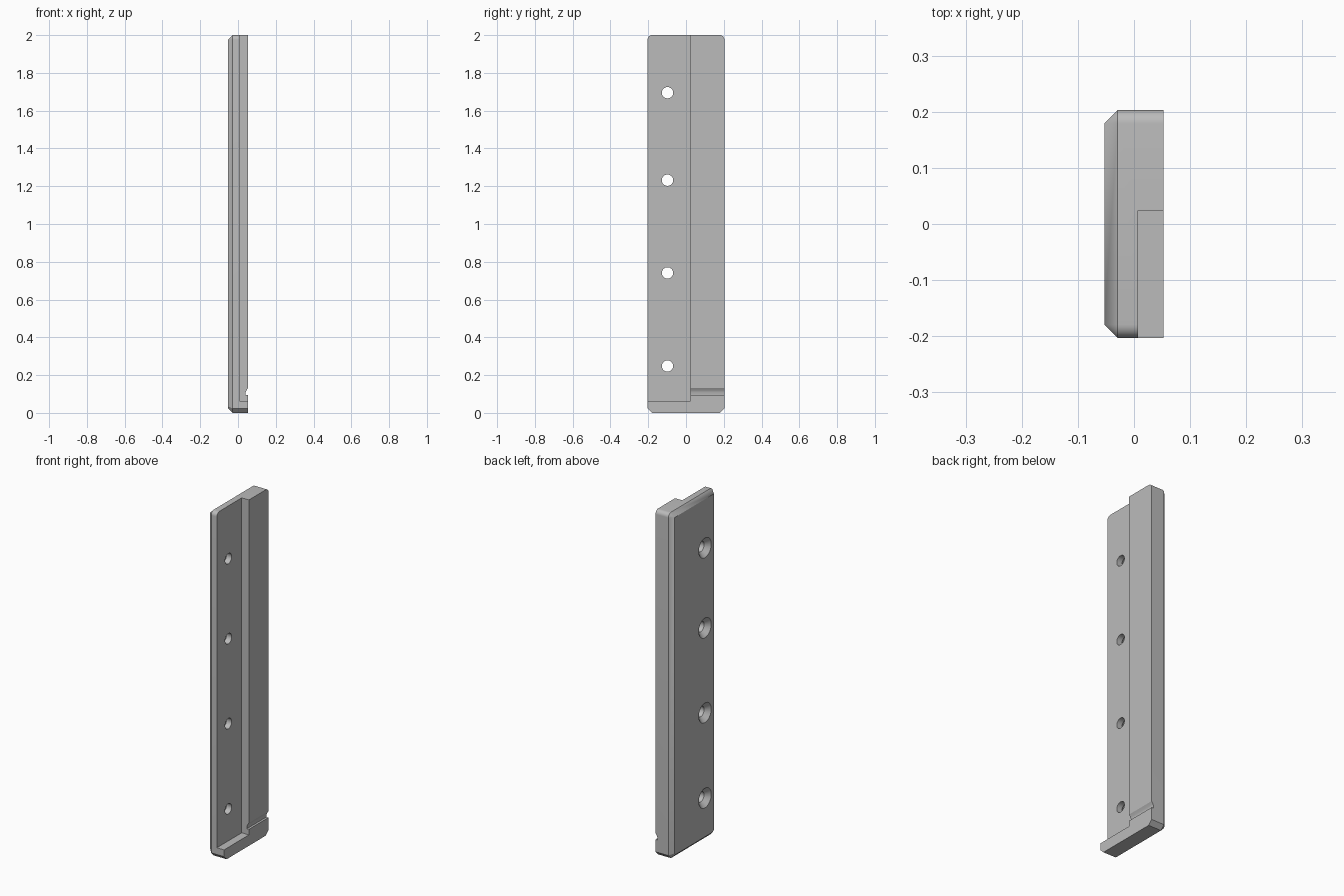
import bpy
import bmesh
from math import sin, cos, pi, radians

old = bpy.data.objects.get("Cube")
if old:
    bpy.data.objects.remove(old)

HALF_X, HALF_Y, HEIGHT = 0.053, 0.203, 2.0
RIM = 0.024       # bevel around the mounting face
CORNER = 0.024    # top rounding and bottom corner cut

grey = bpy.data.materials.new("plain grey")
grey.use_nodes = True
colour = (0.5, 0.5, 0.5, 1)
grey.diffuse_color = colour
grey.node_tree.nodes["Principled BSDF"].inputs["Base Color"].default_value = colour


def outline(inset, radius, cut):
    """Strip outline in y and z: rounded top corners, cut bottom corners."""
    w, low, high = HALF_Y - inset, inset, HEIGHT - inset
    pts = [(-w + cut, low), (w - cut, low), (w, low + cut)]
    for side in (1, -1):
        for i in range(9):
            a = pi / 2 * i / 8 + (0 if side > 0 else pi / 2)
            pts.append((side * (w - radius) + radius * cos(a),
                        high - radius + radius * sin(a)))
    return pts + [(-w, low + cut)]


def loft(name, rings):
    """Closed solid through matching rings of points."""
    bm = bmesh.new()
    loops = [[bm.verts.new(p) for p in ring] for ring in rings]
    for a, b in zip(loops, loops[1:]):
        for i in range(len(a)):
            j = (i + 1) % len(a)
            bm.faces.new((a[i], a[j], b[j], b[i]))
    bm.faces.new(loops[0])
    bm.faces.new(loops[-1])
    bmesh.ops.remove_doubles(bm, verts=bm.verts, dist=0.0001)
    bmesh.ops.recalc_face_normals(bm, faces=bm.faces)
    mesh = bpy.data.meshes.new(name)
    bm.to_mesh(mesh)
    bm.free()
    mesh.materials.append(grey)
    obj = bpy.data.objects.new(name, mesh)
    bpy.context.collection.objects.link(obj)
    return obj


def prism(name, profile, y0, y1):
    return loft(name, [[(x, y, z) for x, z in profile] for y in (y0, y1)])


# Main strip with bevelled mounting face
full = outline(0, CORNER, CORNER)
small = outline(RIM, 0, CORNER - RIM * 0.586)
strip = loft("mounting_strip", [
    [(x, y, z) for y, z in ring]
    for x, ring in ((HALF_X, full), (RIM - HALF_X, full), (-HALF_X, small))])

# Long recess above the foot ledge, and the undercut groove
cutters = [
    prism("recess_cutter", [(0.007, 0.063), (0.2, 0.063), (0.2, 2.2), (0.007, 2.2)],
          -0.4, 0.024),
    prism("groove_cutter", [(0.04, 0.095), (0.08, 0.095), (0.08, 0.165),
                            (0.053, 0.132), (0.044, 0.118), (0.041, 0.11)], 0.0, 0.4),
]

# Countersunk screw holes
for z in (1.695, 1.232, 0.741, 0.248):
    rings = [[(x, -0.098 + r * cos(2 * pi * i / 32), z + r * sin(2 * pi * i / 32))
              for i in range(32)]
             for x, r in ((-0.063, 0.067), (-0.026, 0.03), (0.1, 0.03))]
    cutters.append(loft("screw_hole_cutter", rings))

bpy.context.view_layer.objects.active = strip
for cutter in cutters:
    cutter.hide_render = True
    mod = strip.modifiers.new("cut", "BOOLEAN")
    mod.operation, mod.solver, mod.object = "DIFFERENCE", "EXACT", cutter
    bpy.ops.object.modifier_apply(modifier=mod.name)
    bpy.data.objects.remove(cutter)

bpy.ops.object.select_all(action="DESELECT")
strip.select_set(True)
bpy.ops.object.shade_smooth_by_angle(angle=radians(25))
